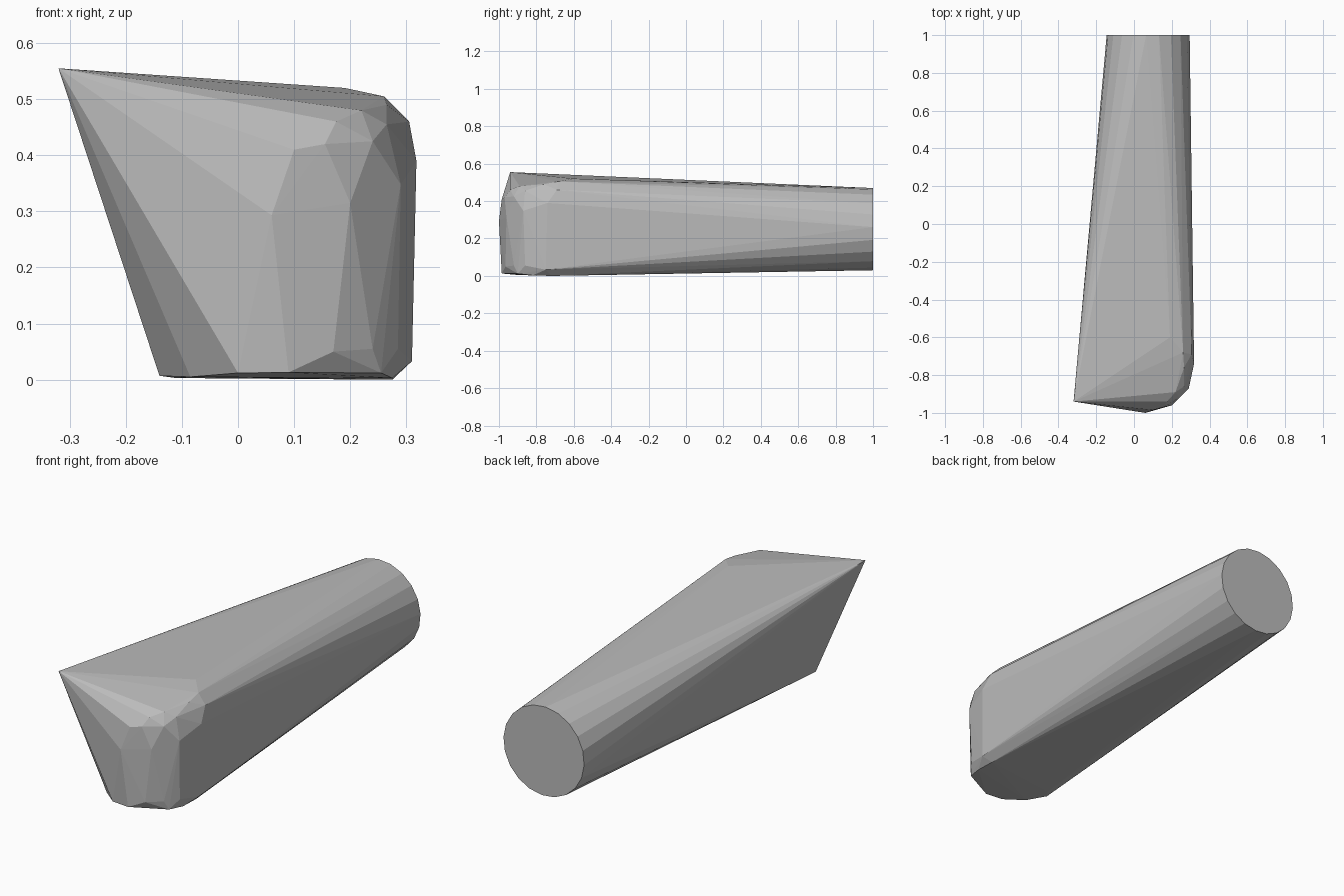
import bpy
import bmesh
from math import cos, sin, tau

cube = bpy.data.objects.get("Cube")
if cube:
    bpy.data.objects.remove(cube, do_unlink=True)

grey = bpy.data.materials.new("plain grey")
grey.use_nodes = True
colour = (0.5, 0.5, 0.5, 1)
grey.diffuse_color = colour
grey.node_tree.nodes["Principled BSDF"].inputs["Base Color"].default_value = colour


def ring(centre, radius, sides, turn):
    """Points of an upright circle facing along y."""
    x, y, z = centre
    angles = [turn + tau * step / sides for step in range(sides)]
    return [(x + radius * cos(a), y, z + radius * sin(a)) for a in angles]


def hull_object(name, points, material):
    """Wrap the points in a convex skin with flat faces."""
    bm = bmesh.new()
    for point in points:
        bm.verts.new(point)
    result = bmesh.ops.convex_hull(bm, input=bm.verts[:])
    spare = {g for g in result["geom_interior"] + result["geom_unused"]
             if isinstance(g, bmesh.types.BMVert) and g.is_valid}
    bmesh.ops.delete(bm, geom=list(spare), context="VERTS")
    bmesh.ops.dissolve_limit(bm, angle_limit=0.005, verts=bm.verts[:], edges=bm.edges[:])
    bmesh.ops.recalc_face_normals(bm, faces=bm.faces[:])
    mesh = bpy.data.meshes.new(name)
    bm.to_mesh(mesh)
    bm.free()
    mesh.materials.append(material)
    obj = bpy.data.objects.new(name, mesh)
    bpy.context.collection.objects.link(obj)
    return obj


# Round back end and pointed front corner
back_end = ring((0.075, 1, 0.25), 0.22, 20, 0.05)
tip = [(-0.32, -0.94, 0.555)]

# Flat underside edge, then the small bevel above it
underside = [(-0.14, -0.81, 0.007), (-0.11, -0.77, 0.003), (-0.085, -0.9, 0.005),
             (0, -0.975, 0.012), (0.09, -0.985, 0.013), (0.255, -0.9, 0.012),
             (0.275, -0.82, 0.003), (0.275, -0.72, 0)]
lower_bevel = [(0.17, -0.965, 0.05), (0.24, -0.92, 0.055),
               (0.285, -0.86, 0.055), (0.31, -0.75, 0.033)]

# Rounded front corner, from the widest line up to the top edge
front_bulge = [(0.06, -1, 0.293), (0.2, -0.96, 0.315),
               (0.29, -0.87, 0.348), (0.318, -0.74, 0.39)]
shoulder = [(0.1, -0.985, 0.41), (0.155, -0.97, 0.42), (0.24, -0.92, 0.425),
            (0.265, -0.86, 0.455), (0.305, -0.69, 0.46)]
top_edge = [(0.175, -0.94, 0.46), (0.22, -0.89, 0.48), (0.265, -0.76, 0.49),
            (0.26, -0.68, 0.505), (0.19, -0.6, 0.52)]

hull_object("tapered_body",
            back_end + tip + underside + lower_bevel + front_bulge + shoulder + top_edge,
            grey)
